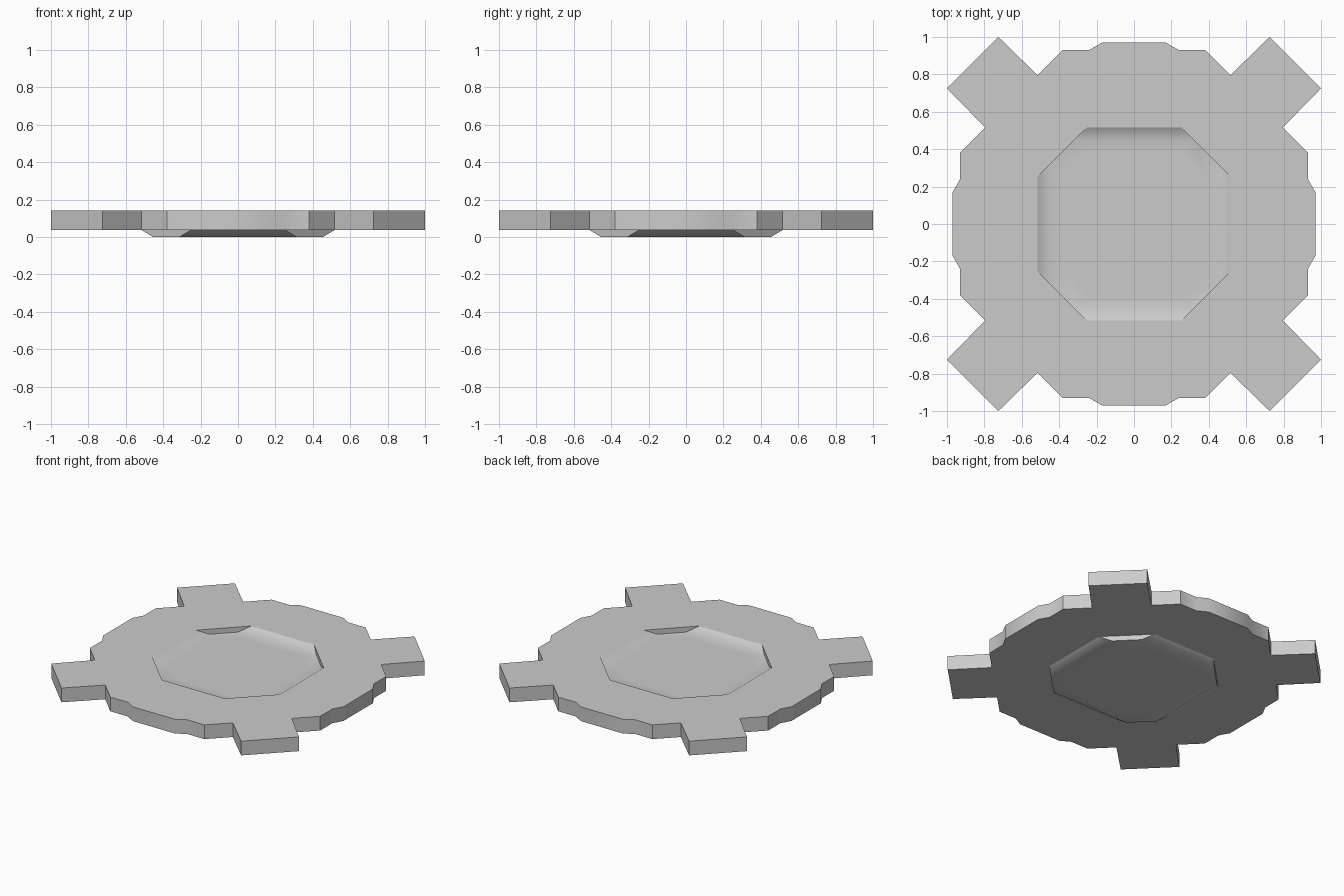
import bpy, bmesh, math

if "Cube" in bpy.data.objects:
    bpy.data.objects.remove(bpy.data.objects["Cube"])

TOP, UNDER, DROP = 0.141, 0.037, 0.037

# One quarter of each outline, running clockwise; repeated by quarter turns
OUTLINE = [(.17, .97), (.24, .93), (.38, .93), (.515, .795), (.725, 1),
           (1, .725), (.795, .515), (.93, .38), (.93, .24), (.97, .17)]
RIM = [(.253, .515), (.515, .253)]      # edge of the dished centre
FLOOR = [(.315, .453), (.453, .315)]    # foot of the sloping sides
INNER = [(.24, .385), (.385, .24)]      # flat middle of the floor


def ring(bm, quarter, z):
    verts, pts = [], list(quarter)
    for _ in range(4):
        verts += [bm.verts.new((x, y, z)) for x, y in pts]
        pts = [(y, -x) for x, y in pts]
    return verts


def bridge(bm, a, b):
    n = len(a)
    return [bm.faces.new((a[i], a[(i + 1) % n], b[(i + 1) % n], b[i])) for i in range(n)]


def skin(bm, z):
    """One side of the plate: flat surround, sloping dish and floor."""
    outer, rim = ring(bm, OUTLINE, z), ring(bm, RIM, z)
    floor, inner = ring(bm, FLOOR, z - DROP), ring(bm, INNER, z - DROP)
    # surround split into four corner pieces and four side pieces
    for k in range(4):
        for i, start in ((2 * k, 10 * k + 2), (2 * k + 1, 10 * k + 7)):
            arc = [outer[(start + j) % 40] for j in range(6)]
            bm.faces.new([rim[(i + 1) % 8], rim[i]] + arc)
    bridge(bm, rim, floor)
    bridge(bm, floor, inner)
    bm.faces.new(inner)
    return outer, rim


bm = bmesh.new()
top_outer, top_rim = skin(bm, TOP)
low_outer, low_rim = skin(bm, UNDER)
bridge(bm, top_outer, low_outer)        # outer wall
bmesh.ops.recalc_face_normals(bm, faces=bm.faces)

# Smooth only the soft break between slope and floor
rims = set(top_rim + low_rim)
for f in bm.faces:
    f.smooth = True
for e in bm.edges:
    on_rim = e.verts[0] in rims and e.verts[1] in rims
    e.smooth = not on_rim and e.calc_face_angle(0) < math.radians(35)

mesh = bpy.data.meshes.new("dished_plate")
bm.to_mesh(mesh)
bm.free()
plate = bpy.data.objects.new("dished_plate", mesh)
bpy.context.collection.objects.link(plate)
